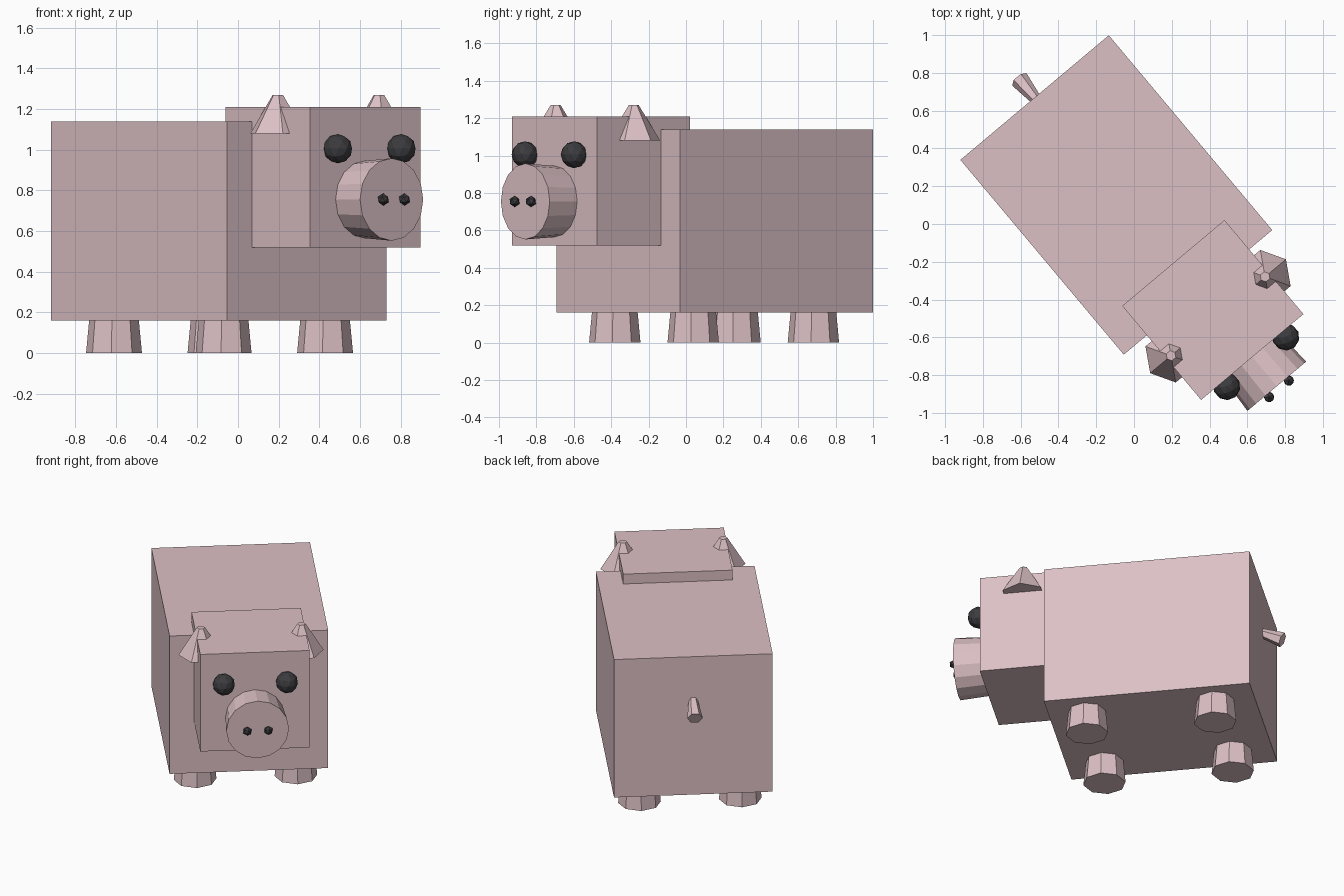
import bpy
import bmesh
import math
from mathutils import Matrix, Vector

cube = bpy.data.objects.get("Cube")
if cube:
    bpy.data.objects.remove(cube, do_unlink=True)

# The animal is modelled facing -y, then turned on the spot
TURN = Matrix.Rotation(math.radians(40), 4, 'Z') @ Matrix.Translation((0.027, 0, 0))


def make_material(name, color):
    mat = bpy.data.materials.new(name)
    mat.use_nodes = True
    mat.diffuse_color = (*color, 1)
    mat.node_tree.nodes["Principled BSDF"].inputs["Base Color"].default_value = (*color, 1)
    return mat


PINK = make_material("soft pink", (0.72, 0.53, 0.56))
DARK = make_material("charcoal", (0.045, 0.045, 0.05))


def finish(name, bm, matrix, mat):
    mesh = bpy.data.meshes.new(name)
    bm.to_mesh(mesh)
    bm.free()
    mesh.materials.append(mat)
    obj = bpy.data.objects.new(name, mesh)
    obj.matrix_world = TURN @ matrix
    bpy.context.collection.objects.link(obj)
    return obj


def box(name, center, size):
    bm = bmesh.new()
    bmesh.ops.create_cube(bm, size=1)
    bmesh.ops.scale(bm, vec=size, verts=bm.verts)
    return finish(name, bm, Matrix.Translation(center), PINK)


def taper(name, start, end, r_start, r_end, sides):
    """Truncated cone running from start to end."""
    start, end = Vector(start), Vector(end)
    axis = end - start
    bm = bmesh.new()
    bmesh.ops.create_cone(bm, cap_ends=True, segments=sides, radius1=r_start,
                          radius2=r_end, depth=axis.length)
    # Put a corner on the y axis
    bmesh.ops.rotate(bm, verts=bm.verts, matrix=Matrix.Rotation(math.pi / 2, 3, 'Z'))
    aim = Vector((0, 0, 1)).rotation_difference(axis).to_matrix().to_4x4()
    return finish(name, bm, Matrix.Translation((start + end) / 2) @ aim, PINK)


def ball(name, center, radius, detail):
    bm = bmesh.new()
    bmesh.ops.create_icosphere(bm, subdivisions=detail, radius=radius)
    return finish(name, bm, Matrix.Translation(center), DARK)


# Body, head and snout
box("body", (0, 0.178, 0.65), (1.026, 1.346, 0.98))
box("head", (0, -0.617, 0.865), (0.707, 0.65, 0.69))
taper("snout", (0, -0.9, 0.755), (0, -1.144, 0.755), 0.188, 0.203, 16)

# Tail flares toward its drooping end
taper("tail", (0, 0.80, 0.845), (0, 0.975, 0.76), 0.024, 0.05, 6)

# Paired parts
for side, s in (("left", 1), ("right", -1)):
    for end, y in (("front", -0.246), ("back", 0.593)):
        taper(f"{end}_{side}_leg", (s * 0.326, y, 0), (s * 0.326, y, 0.2), 0.138, 0.119, 8)
    taper(f"{side}_ear", (s * 0.325, -0.66, 1.08), (s * 0.325, -0.66, 1.27), 0.144, 0.027, 6)
    ball(f"{side}_eye", (s * 0.204, -0.975, 1.005), 0.072, 2)
    ball(f"{side}_nostril", (s * 0.068, -1.162, 0.755), 0.03, 1)
